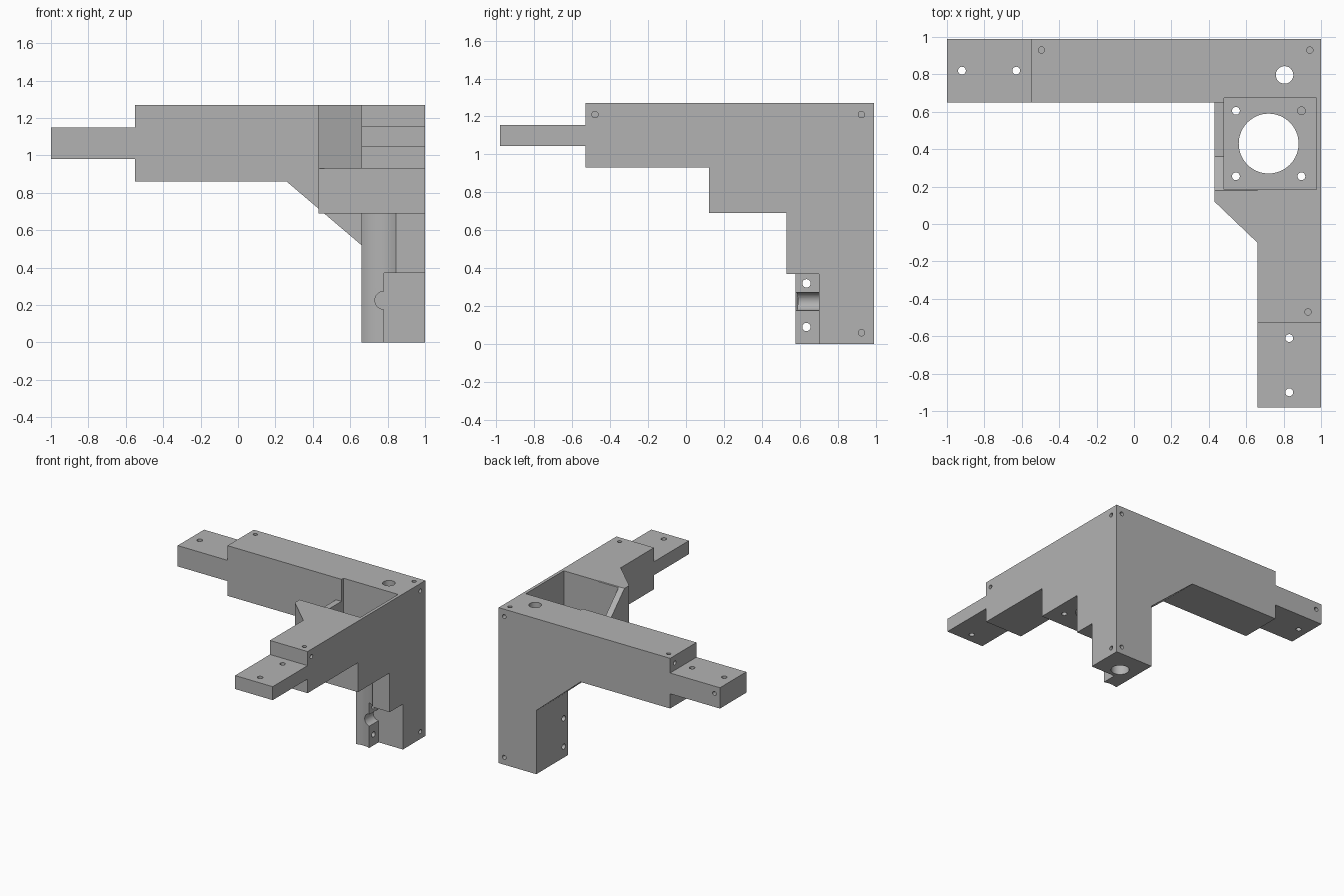
import bpy
import bmesh
import math
from mathutils import Matrix, Vector

old = bpy.data.objects.get("Cube")
if old:
    bpy.data.objects.remove(old, do_unlink=True)

grey = bpy.data.materials.new("plastic grey")
grey.use_nodes = True
colour = (0.45, 0.45, 0.45, 1)
grey.diffuse_color = colour
grey.node_tree.nodes["Principled BSDF"].inputs["Base Color"].default_value = colour


def new_object(name, bm):
    bmesh.ops.recalc_face_normals(bm, faces=bm.faces)
    mesh = bpy.data.meshes.new(name)
    bm.to_mesh(mesh)
    bm.free()
    mesh.materials.append(grey)
    obj = bpy.data.objects.new(name, mesh)
    bpy.context.collection.objects.link(obj)
    return obj


def prism(name, axis, points, low, high):
    """Extrude a profile along an axis; points give the other two axes in order."""
    bm = bmesh.new()
    verts = []
    for p in points:
        co = list(p)
        co.insert("xyz".index(axis), low)
        verts.append(bm.verts.new(co))
    face = bm.faces.new(verts)
    extruded = bmesh.ops.extrude_face_region(bm, geom=[face])["geom"]
    step = Vector([high - low if a == axis else 0 for a in "xyz"])
    bmesh.ops.translate(bm, vec=step, verts=[v for v in extruded if isinstance(v, bmesh.types.BMVert)])
    return new_object(name, bm)


def box(name, x, y, z):
    return prism(name, "z", [(x[0], y[0]), (x[1], y[0]), (x[1], y[1]), (x[0], y[1])], *z)


def rod(axis, centre, radius, sides=32):
    """Cylinder cutter; centre is a (low, high) span on its axis and a number elsewhere."""
    i = "xyz".index(axis)
    low, high = centre[i]
    middle = list(centre)
    middle[i] = (low + high) / 2
    turn = {"x": Matrix.Rotation(math.pi / 2, 4, "Y"),
            "y": Matrix.Rotation(math.pi / 2, 4, "X"),
            "z": Matrix.Identity(4)}[axis]
    bm = bmesh.new()
    bmesh.ops.create_cone(bm, cap_ends=True, segments=sides, radius1=radius, radius2=radius,
                          depth=high - low, matrix=Matrix.Translation(middle) @ turn)
    return new_object("cutter", bm)


def combine(target, tool, operation):
    mod = target.modifiers.new("boolean", "BOOLEAN")
    mod.operation = operation
    mod.solver = "EXACT"
    mod.object = tool
    bpy.context.view_layer.update()
    graph = bpy.context.evaluated_depsgraph_get()
    result = bpy.data.meshes.new_from_object(target.evaluated_get(graph))
    target.modifiers.clear()
    target.data = result
    bpy.data.objects.remove(tool, do_unlink=True)


# Long arm with its diagonal brace down to the column
bracket = prism("corner_bracket", "y",
                [(-0.55, 0.86), (0.26, 0.86), (0.66, 0.52), (1, 0.52), (1, 1.27), (-0.55, 1.27)],
                0.65, 0.99)
solids = [
    box("column", (0.66, 1), (0.53, 0.99), (0, 0.8)),
    box("front_arm", (0.66, 1), (-0.53, 0.99), (0.93, 1.27)),
    prism("motor_mount", "x",
          [(0.12, 0.69), (0.66, 0.69), (0.66, 1.09), (0.36, 1.09), (0.18, 1.27), (0.12, 1.27)],
          0.43, 1),
    prism("front_arm_brace", "z", [(0.43, 0.12), (0.66, -0.10), (0.7, 0.15), (0.43, 0.15)], 0.93, 1.27),
    box("side_tongue", (-1, -0.5), (0.65, 0.99), (0.98, 1.15)),
    box("front_tongue", (0.66, 1), (-0.98, -0.5), (1.045, 1.155)),
]
for part in solids:
    combine(bracket, part, "UNION")

# Motor pocket, shaft opening and the clamp recess
mx, my = 0.72, 0.43
cutters = [
    box("cutter", (0.48, 0.975), (0.185, 0.675), (0.75, 1.5)),
    rod("z", (mx, my, (-0.1, 0.9)), 0.16, 64),
    box("cutter", (0.78, 1.1), (0.4, 0.70), (-0.1, 0.37)),
    rod("y", (0.78, (0.4, 0.70), 0.225), 0.048),
]
# Motor screw holes
for sx in (-1, 1):
    for sy in (-1, 1):
        cutters.append(rod("z", (mx + sx * 0.175, my + sy * 0.175, (0.6, 0.9)), 0.021, 20))
# Guide rod bore, wider at the foot
cutters += [rod("z", (0.805, 0.797, (-0.1, 1.4)), 0.047),
            rod("z", (0.805, 0.797, (-0.1, 0.3)), 0.068)]
# Clamp and tongue screw holes
for z in (0.09, 0.32):
    cutters.append(rod("x", ((0.5, 0.9), 0.635, z), 0.022, 20))
for x, y in ((-0.92, 0.82), (-0.63, 0.82), (0.83, -0.61), (0.83, -0.90)):
    cutters.append(rod("z", (x, y, (0.9, 1.3)), 0.021, 20))
# Small blind holes at the outer corners
for x, y in ((-0.495, 0.93), (0.94, 0.93), (0.93, -0.47)):
    cutters.append(rod("z", (x, y, (1.17, 1.4)), 0.017, 16))
for y, z in ((-0.48, 1.21), (0.925, 1.21), (0.925, 0.06)):
    cutters.append(rod("x", ((0.9, 1.1), y, z), 0.017, 16))
for x, z in ((0.95, 1.21), (0.95, 0.06), (-0.95, 1.09)):
    cutters.append(rod("y", (x, (0.9, 1.1), z), 0.017, 16))
cutters.append(rod("x", ((-0.7, -0.45), 0.93, 1.21), 0.017, 16))
for cutter in cutters:
    combine(bracket, cutter, "DIFFERENCE")

# Keep one material and smooth only the round bores
bracket.data.materials.clear()
bracket.data.materials.append(grey)
for face in bracket.data.polygons:
    face.material_index = 0
bpy.ops.object.select_all(action="DESELECT")
bracket.select_set(True)
bpy.context.view_layer.objects.active = bracket
bpy.ops.object.shade_smooth_by_angle(angle=math.radians(30))
